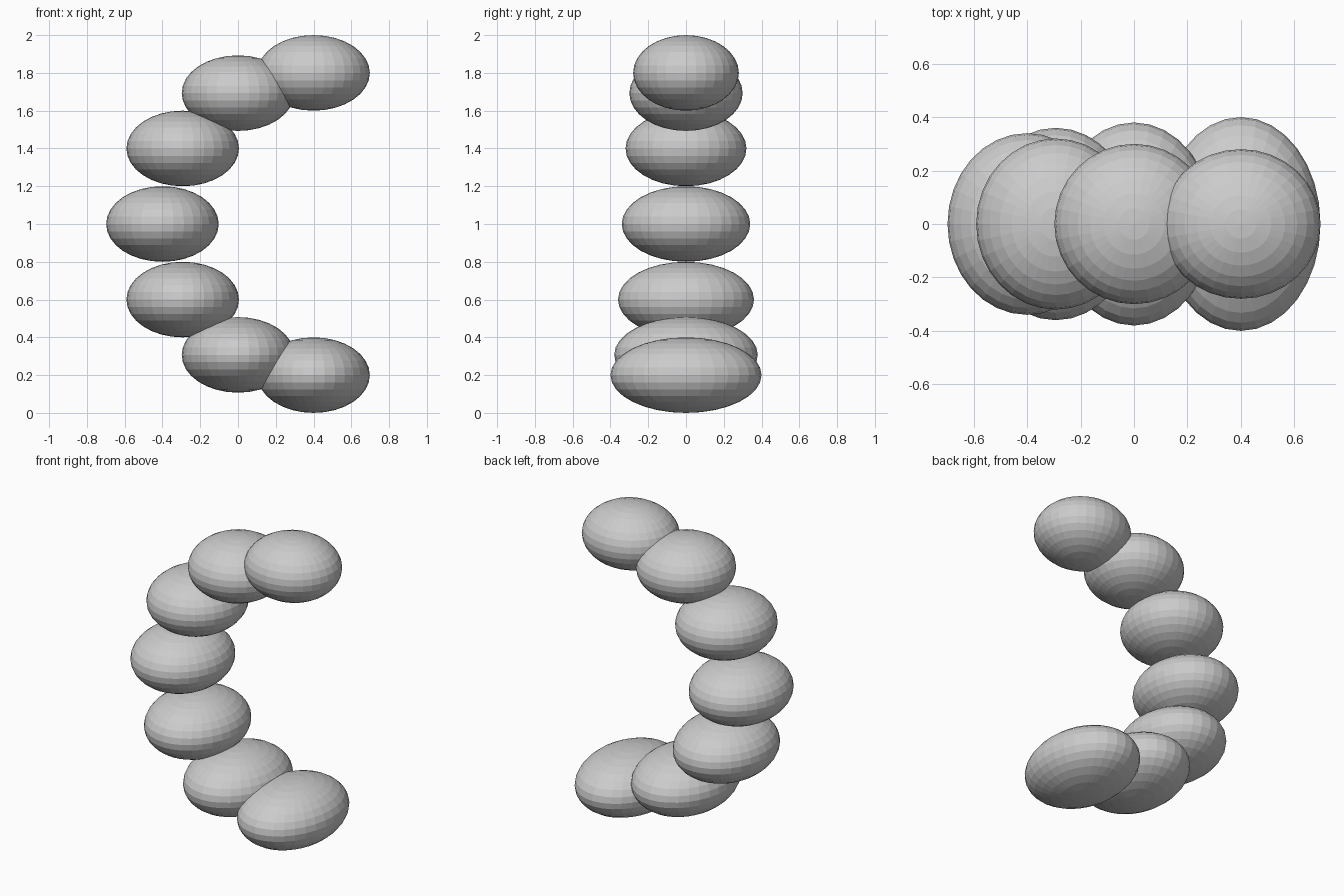
import bpy
import math

if "Cube" in bpy.data.objects:
    bpy.data.objects.remove(bpy.data.objects["Cube"])

grey = bpy.data.materials.new("light_grey")
grey.diffuse_color = (0.6, 0.6, 0.6, 1.0)
grey.use_nodes = True
grey.node_tree.nodes["Principled BSDF"].inputs["Base Color"].default_value = grey.diffuse_color

# Seven flattened beads along a half circle, getting shallower towards the top
ARC_RADIUS = 0.8
for i in range(7):
    angle = math.radians(-90 - 30 * i)
    x = 0.4 + ARC_RADIUS * math.cos(angle)
    z = 1.0 + ARC_RADIUS * math.sin(angle)
    bpy.ops.mesh.primitive_uv_sphere_add(segments=32, ring_count=16, radius=1,
                                         location=(x, 0, z))
    bead = bpy.context.object
    bead.name = f"arc_bead_{i + 1}"
    bead.scale = (0.298, 0.4 - 0.02 * i, 0.2)
    bead.data.materials.append(grey)
